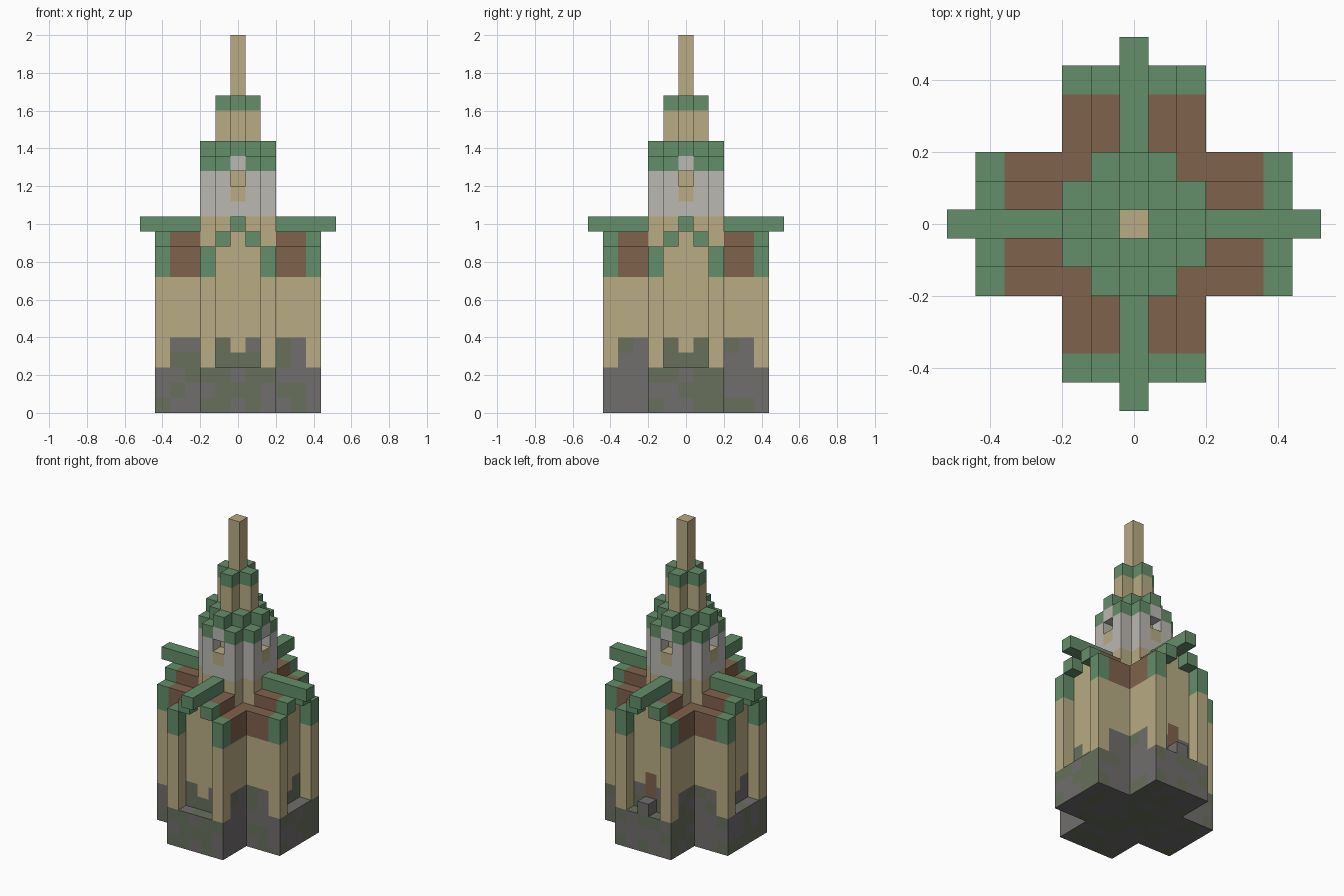
import bpy
import bmesh
import random
from mathutils import Vector

CELL = 0.08
random.seed(4)

cube = bpy.data.objects.get("Cube")
if cube:
    bpy.data.objects.remove(cube)

COLOURS = {
    "sandstone": (0.48, 0.41, 0.23),
    "copper_green": (0.127, 0.27, 0.144),
    "roof_brown": (0.216, 0.122, 0.072),
    "stone": (0.165, 0.156, 0.153),
    "moss": (0.138, 0.162, 0.107),
    "pale_stone": (0.50, 0.48, 0.445),
}
NAMES = list(COLOURS)
MATERIALS = []
for name, rgb in COLOURS.items():
    mat = bpy.data.materials.new(name)
    mat.use_nodes = True
    mat.diffuse_color = (*rgb, 1)
    bsdf = mat.node_tree.nodes["Principled BSDF"]
    bsdf.inputs["Base Color"].default_value = (*rgb, 1)
    bsdf.inputs["Roughness"].default_value = 0.9
    MATERIALS.append(mat)

# Moss patches on the stonework, listed from the ground up (m = moss)
FRONT_MOSS = ["mssmmsmssms", "smssmmmsmms", "ssmmmsmmsss", "smmsmmmsmss", "ssssmsssmss"]
RIGHT_MOSS = ["sssmssmmmms", "sssssmmmsss", "sssmmsmmsss", "ssssmmmssss", "smssmsmsmss"]


def stonework(cell, normal):
    i, j, k = cell
    if normal.y < 0:
        mossy = FRONT_MOSS[k][i + 5] == "m"
    elif normal.x > 0:
        mossy = RIGHT_MOSS[k][j + 5] == "m"
    else:
        mossy = random.random() < 0.4
    return "moss" if mossy else "stone"


def block(reach, half, low, high, start=0):
    """Cells of a four-armed block: arms from start to reach, half wide."""
    cells = set()
    for a in range(start, reach + 1):
        for b in range(-half, half + 1):
            for k in range(low, high + 1):
                cells |= {(a, b, k), (-a, b, k), (b, a, k), (b, -a, k)}
    return cells


def far(cell):
    return max(abs(cell[0]), abs(cell[1]))


def near(cell):
    return min(abs(cell[0]), abs(cell[1]))


# Colour rules for each part
def wall_colour(cell, normal):
    i, j, k = cell
    if i == 0 and j == 4 and k <= 5:
        return "roof_brown"                  # back door
    if k <= 4 and not (near(cell) == 0 and k == 4):
        return stonework(cell, normal)
    if k >= 9 and near(cell) == 2:
        return "roof_brown"
    return "sandstone"


def pillar_colour(cell, normal):
    return "copper_green" if cell[2] >= 9 else "sandstone"


def ridge_colour(cell, normal):
    return "sandstone" if near(cell) == 0 else "roof_brown"


def tower_colour(cell, normal):
    k = cell[2]
    if k <= 12:
        return "sandstone"
    centre = near(cell) == 0
    if centre and (k == 14 or (k == 15 and far(cell) == 1)):
        return "sandstone"                   # window back and sill
    if k <= 15 or (k == 16 and centre):
        return "pale_stone"
    return "copper_green"


def lantern_colour(cell, normal):
    return "copper_green" if cell[2] == 20 else "sandstone"


def plain(name):
    return lambda cell, normal: name


# Cells of each part
pillars = {c for c in block(5, 2, 3, 10, 5) if near(c) == 2}
ridge = block(4, 1, 11, 11, 3)
gable_trim = {c for c in block(5, 1, 11, 11, 5) if near(c) == 1}
tower = block(2, 1, 11, 16) - block(2, 0, 15, 15, 2)
merlons = block(1, 1, 17, 17) | block(2, 0, 17, 17)

PARTS = {
    "base": (block(5, 2, 0, 2), stonework),
    "walls": (block(4, 2, 3, 10), wall_colour),
    "corner_pillars": (pillars, pillar_colour),
    "door_step": ({(0, 5, 3)}, plain("stone")),
    "stepped_roof": (ridge, ridge_colour),
    "gable_trim": (gable_trim, plain("copper_green")),
    "ridge_beams": (block(6, 0, 12, 12, 3), plain("copper_green")),
    "tower": (tower, tower_colour),
    "tower_crown": (merlons, plain("copper_green")),
    "lantern": (block(1, 0, 18, 20), lantern_colour),
    "spire": ({(0, 0, k) for k in range(21, 25)}, plain("sandstone")),
}
SOLID = set().union(*(cells for cells, rule in PARTS.values()))


def build(name, cells, rule):
    """Make one mesh from the exposed sides of a part's cells."""
    bm = bmesh.new()
    corners = {}

    def corner(p):
        key = tuple(round(2 * v) for v in p)
        if key not in corners:
            corners[key] = bm.verts.new(p * CELL)
        return corners[key]

    for cell in sorted(cells):
        middle = Vector(cell) + Vector((0, 0, 0.5))
        for axis in range(3):
            for sign in (-1, 1):
                n = Vector((0, 0, 0))
                n[axis] = sign
                if tuple(round(v) for v in Vector(cell) + n) in SOLID:
                    continue
                u = Vector((0, 0, 0))
                u[(axis + 1) % 3] = 0.5
                v = n.cross(u)
                hub = middle + n / 2
                quad = (hub - u - v, hub + u - v, hub + u + v, hub - u + v)
                face = bm.faces.new([corner(p) for p in quad])
                face.material_index = NAMES.index(rule(cell, n))
    mesh = bpy.data.meshes.new(name)
    bm.to_mesh(mesh)
    bm.free()
    for mat in MATERIALS:
        mesh.materials.append(mat)
    bpy.context.collection.objects.link(bpy.data.objects.new(name, mesh))


for part, (cells, rule) in PARTS.items():
    build(part, cells, rule)
